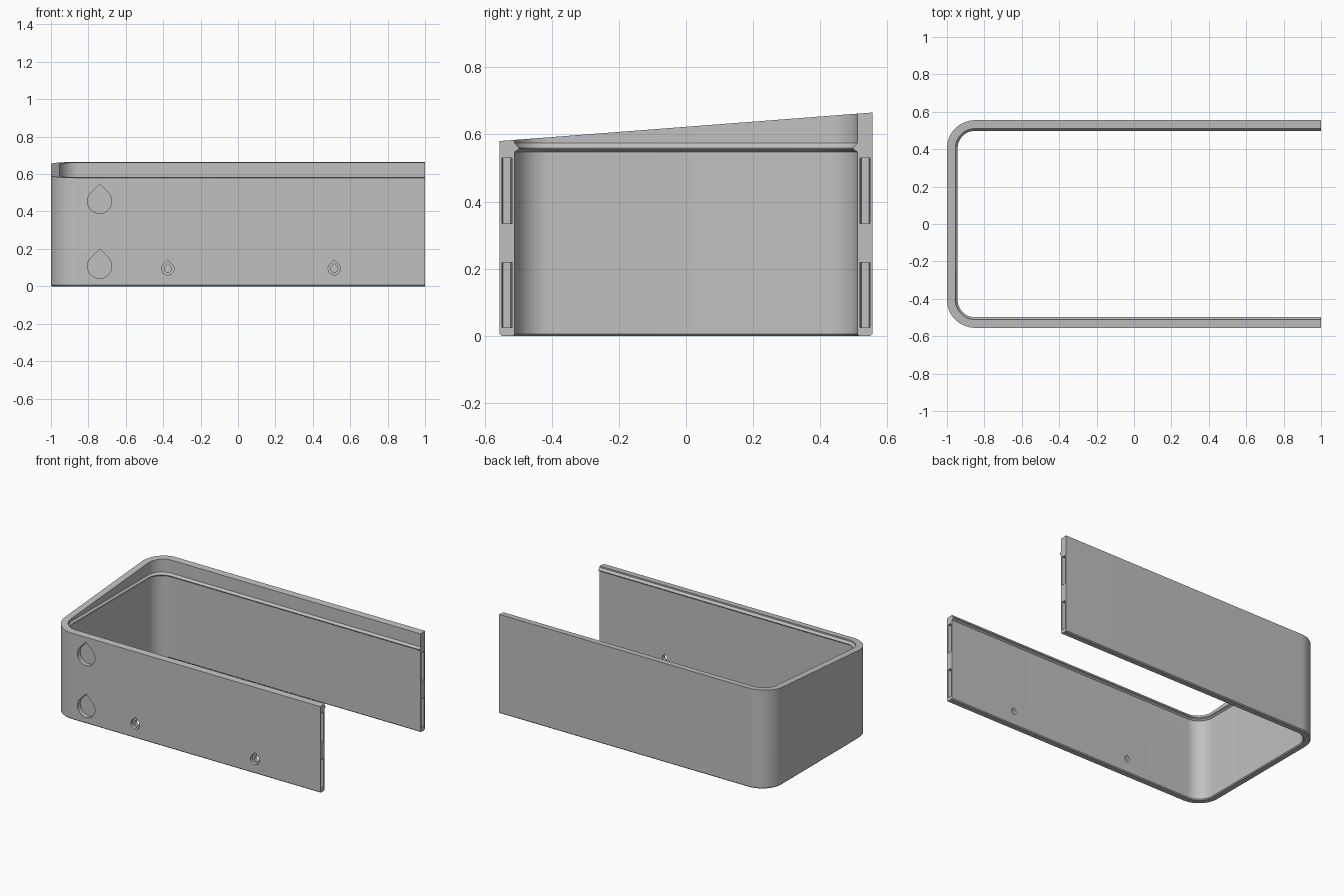
import bpy
import bmesh
from math import cos, sin, radians, sqrt

if "Cube" in bpy.data.objects:
    bpy.data.objects.remove(bpy.data.objects["Cube"])

HALF_Y = 0.555      # half depth of the shell
WALL = 0.045        # wall thickness
RADIUS = 0.15       # outer corner radius
CHAMFER = 0.006

grey = bpy.data.materials.new("plain grey")
grey.use_nodes = True
grey.diffuse_color = (0.53, 0.53, 0.53, 1)
grey.node_tree.nodes["Principled BSDF"].inputs["Base Color"].default_value = grey.diffuse_color


def make_object(name, bm):
    bmesh.ops.recalc_face_normals(bm, faces=bm.faces)
    mesh = bpy.data.meshes.new(name)
    bm.to_mesh(mesh)
    bm.free()
    mesh.materials.append(grey)
    obj = bpy.data.objects.new(name, mesh)
    bpy.context.collection.objects.link(obj)
    return obj


def loft(name, rings):
    """Closed solid through a series of matching rings of points."""
    bm = bmesh.new()
    rows = [[bm.verts.new(p) for p in ring] for ring in rings]
    count = len(rows[0])
    for a, b in zip(rows, rows[1:]):
        for i in range(count):
            j = (i + 1) % count
            bm.faces.new((a[i], a[j], b[j], b[i]))
    bm.faces.new(rows[0])
    bm.faces.new(rows[-1])
    return make_object(name, bm)


# Wall section: (inset from outer face, height); None means the sloping rim
SECTION = [(CHAMFER, 0), (WALL - CHAMFER, 0), (WALL, CHAMFER),
           (WALL, 0.548), (WALL + 0.012, 0.556), (WALL + 0.012, 0.56),
           (WALL, 0.574), (WALL, None), (0, None), (0, CHAMFER)]


def rim_height(y):
    return 0.58 + 0.085 * (y + HALF_Y) / (2 * HALF_Y)


def wall_ring(x, y, out_x, out_y):
    ring = []
    for inset, z in SECTION:
        py = y - out_y * inset
        ring.append((x - out_x * inset, py, rim_height(py) if z is None else z))
    return ring


# U-shaped shell: front wall, rounded corners, end wall, back wall
STEPS = 20
rings = [wall_ring(1, -HALF_Y, 0, -1)]
for side, start in ((-1, 270), (1, 180)):
    for i in range(STEPS + 1):
        a = radians(start - 90 * i / STEPS)
        rings.append(wall_ring(-1 + RADIUS + RADIUS * cos(a),
                               side * (HALF_Y - RADIUS) + RADIUS * sin(a),
                               cos(a), sin(a)))
rings.append(wall_ring(1, HALF_Y, 0, 1))
shell = loft("enclosure_wall", rings)


def drop_cutter(x, z, r, depth):
    """Teardrop prism reaching into the front wall."""
    outline = [(x, z + r * sqrt(2))]
    for i in range(37):
        a = radians(135 + 270 * i / 36)
        outline.append((x + r * cos(a), z + r * sin(a)))
    return loft("drop_cutter", [[(px, y, pz) for px, pz in outline]
                                for y in (-HALF_Y - 0.05, -HALF_Y + depth)])


def slot_cutter(side, low, high):
    """Tapered slot in the open end of a wall."""
    mid = side * (HALF_Y - WALL / 2 + 0.001)
    return loft("slot_cutter", [[(x, mid - w, low), (x, mid + w, low),
                                 (x, mid + w, high), (x, mid - w, high)]
                                for x, w in ((1.02, 0.015), (0.995, 0.015), (0.97, 0.011))])


cutters = []
# Large shallow drops
for z in (0.107, 0.455):
    cutters.append(drop_cutter(-0.74, z, 0.065, 0.03))
# Recessed screw holes
for x in (-0.375, 0.515):
    cutters.append(drop_cutter(x, 0.094, 0.033, 0.022))
    cutters.append(drop_cutter(x, 0.094, 0.019, 0.1))
# End slots
for side in (-1, 1):
    for low, high in ((0.025, 0.218), (0.334, 0.53)):
        cutters.append(slot_cutter(side, low, high))

bpy.ops.object.select_all(action="DESELECT")
bpy.context.view_layer.objects.active = shell
shell.select_set(True)
for cutter in cutters:
    cutter.hide_render = True
    mod = shell.modifiers.new("cut", "BOOLEAN")
    mod.operation = "DIFFERENCE"
    mod.solver = "EXACT"
    mod.object = cutter
    bpy.ops.object.modifier_apply(modifier=mod.name)
    bpy.data.objects.remove(cutter)

bpy.ops.object.shade_smooth_by_angle(angle=radians(25))
